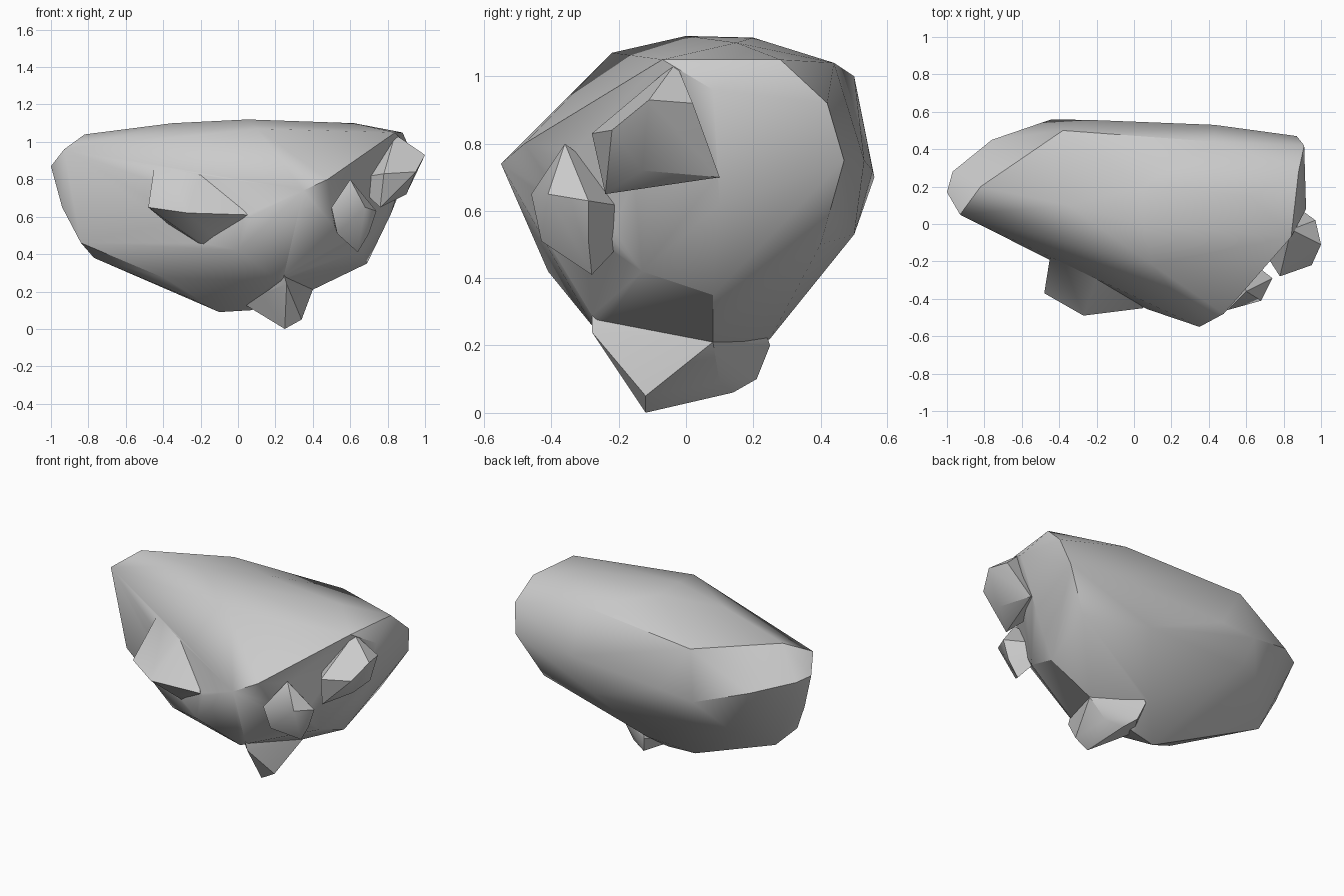
import bpy, bmesh
from mathutils import Vector


def hull(name, pts, pad=0.0):
    """Solid faceted chunk wrapped round a few corner points."""
    bm = bmesh.new()
    for p in pts:
        bm.verts.new(p)
    res = bmesh.ops.convex_hull(bm, input=bm.verts[:])
    junk = {g for g in res["geom_interior"] + res["geom_unused"]
            if isinstance(g, bmesh.types.BMVert)}
    bmesh.ops.delete(bm, geom=list(junk), context='VERTS')
    bmesh.ops.recalc_face_normals(bm, faces=bm.faces[:])
    me = bpy.data.meshes.new(name)
    bm.to_mesh(me)
    bm.free()
    ob = bpy.data.objects.new(name, me)
    bpy.context.collection.objects.link(ob)
    return ob


# crest and back of the boulder
crest = [(-1, .17, .87), (-.97, .28, .86), (-.93, .05, .96), (-.82, .2, 1.04),
         (-.35, .1, 1.10), (.05, 0, 1.12), (.05, .2, 1.115), (.62, .15, 1.10),
         (-.38, .50, 1.0), (.43, .44, 1.04), (.88, .28, 1.05), (.91, .42, .92),
         (-.76, .45, .8), (-.44, .56, .7), (-.2, .555, .72), (.43, .53, .75),
         (.87, .47, .75), (.84, -.07, 1.05), (.92, .08, .96)]
# underside and front of the boulder
under = [(-.94, .15, .65), (-.84, .08, .46), (-.77, .2, .38), (-.6, .38, .48),
         (-.39, -.1, .27), (-.27, .0, .17), (-.1, .05, .09), (.07, .08, .10),
         (-.4, .49, .53), (.3, .5, .53), (.72, .4, .5), (.1, .25, .22),
         (.4, .08, .21), (.69, .08, .35), (.82, .1, .62), (.0, -.41, .42),
         (.07, -.455, .6), (.1, -.22, 1.07), (.35, -.55, .74), (.21, -.28, .26),
         (.66, -.13, .42), (.48, -.48, .8)]
boulder = hull("boulder", crest + under)

# outcrop on the front left
outcrop = hull("left_outcrop", [
    (-.48, -.37, .65), (-.43, -.06, .99), (-.27, -.49, .62), (-.17, -.21, .91),
    (-.12, -.31, .78), (-.15, -.455, .6), (.05, -.45, .61), (-.17, -.28, .43),
    (-.3, -.1, .5), (0, -.1, .6)])

# pointed foot underneath
foot = hull("foot", [
    (.25, -.12, 0), (.34, -.12, .05), (.02, .02, .14), (.21, -.28, .42),
    (.26, -.28, .24), (.4, .08, .21), (.3, .1, .09), (.2, .14, .06),
    (.15, .21, .1), (.12, .25, .2), (.2, .15, .5)])

# knob on the front right
knob = hull("right_knob", [
    (.5, -.46, .65), (.68, -.41, .65), (.74, -.29, .63), (.7, -.29, .51),
    (.64, -.28, .41), (.53, -.43, .51), (.5, -.1, .6), (.6, -.36, .8)])

# broken corner on the right end
corner = hull("right_corner", [
    (1, -.11, .93), (.95, -.22, .84), (.97, .02, .92), (.78, -.28, .83),
    (.76, -.24, .65), (.84, -.03, 1.04), (.9, -.13, .72), (.86, .1, .7),
    (.6, 0, .8)])

# fuse everything into one rock
bpy.context.view_layer.objects.active = boulder
boulder.select_set(True)
for part in (outcrop, foot, knob, corner):
    mod = boulder.modifiers.new("fuse", 'BOOLEAN')
    mod.operation = 'UNION'
    mod.solver = 'EXACT'
    mod.object = part
    bpy.ops.object.modifier_apply(modifier=mod.name)
    bpy.data.objects.remove(part)
bpy.ops.object.shade_smooth_by_angle(angle=0.6)
